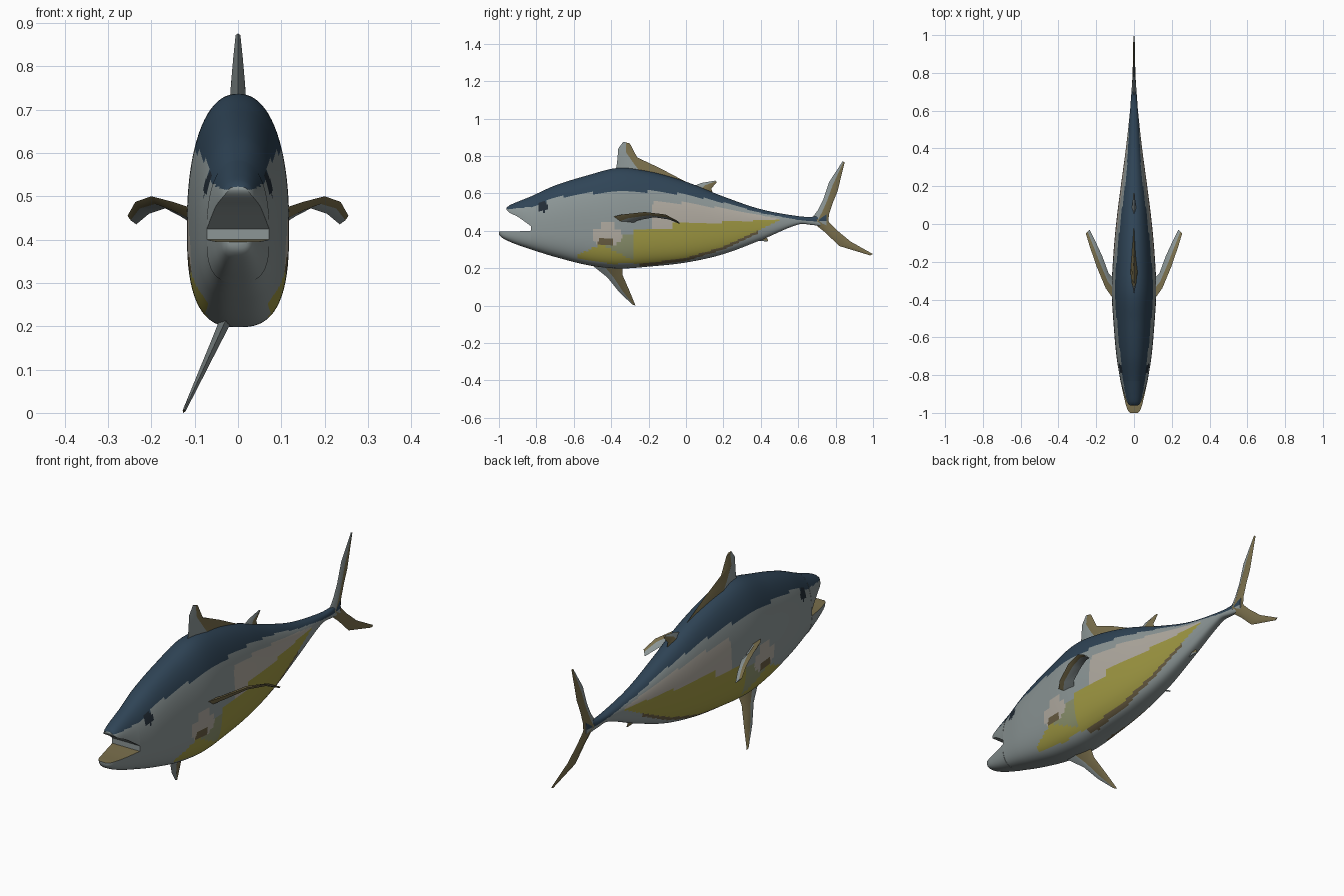
import bpy, bmesh, math
from mathutils import Vector

if "Cube" in bpy.data.objects:
    bpy.data.objects.remove(bpy.data.objects["Cube"])


# ---------- materials ----------
def lin(c):
    c /= 255
    return c / 12.92 if c <= 0.04045 else ((c + 0.055) / 1.055) ** 2.4


MATS = {}
for name, rgb in {"navy": (47, 68, 86), "grey": (140, 150, 150), "beige": (176, 170, 160),
                  "yellow": (158, 151, 66), "grey_green": (138, 144, 108),
                  "olive": (122, 111, 76), "brown": (104, 92, 66), "eye_dark": (34, 44, 54)}.items():
    m = bpy.data.materials.new(name)
    m.diffuse_color = (*[lin(c) for c in rgb], 1)
    m.use_nodes = True
    m.node_tree.nodes["Principled BSDF"].inputs["Base Color"].default_value = m.diffuse_color
    MATS[name] = m
NAMES = list(MATS)


# ---------- helpers ----------
def interp(table, y, col=1, smooth=False):
    """Value of a column of a table whose first column is y."""
    if y <= table[0][0]:
        return table[0][col]
    if y >= table[-1][0]:
        return table[-1][col]
    i = max(k for k in range(len(table) - 1) if table[k][0] <= y)
    a, b = table[i], table[i + 1]
    h = b[0] - a[0]
    t = (y - a[0]) / h
    if not smooth:
        return a[col] + (b[col] - a[col]) * t

    def slope(k):
        p, q = table[max(k - 1, 0)], table[min(k + 1, len(table) - 1)]
        return (q[col] - p[col]) / (q[0] - p[0]) * h
    t2, t3 = t * t, t * t * t
    return ((2 * t3 - 3 * t2 + 1) * a[col] + (t3 - 2 * t2 + t) * slope(i)
            + (3 * t2 - 2 * t3) * b[col] + (t3 - t2) * slope(i + 1))


def make_object(name, bm, angle):
    bmesh.ops.recalc_face_normals(bm, faces=bm.faces)
    me = bpy.data.meshes.new(name)
    bm.to_mesh(me)
    bm.free()
    for n in NAMES:
        me.materials.append(MATS[n])
    ob = bpy.data.objects.new(name, me)
    bpy.context.collection.objects.link(ob)
    bpy.ops.object.select_all(action='DESELECT')
    ob.select_set(True)
    bpy.context.view_layer.objects.active = ob
    bpy.ops.object.shade_smooth_by_angle(angle=math.radians(angle))
    return ob


def loft(name, table, steps, paint, sides=80):
    """Skin rings described by (y, bottom, middle, top, half width)."""
    bm = bmesh.new()
    rings = []
    y0, y1 = table[0][0], table[-1][0]
    for s in range(steps + 1):
        y = y0 + (y1 - y0) * s / steps
        lo, mid, hi, w = (interp(table, y, c, True) for c in (1, 2, 3, 4))
        ring = []
        for k in range(sides):
            a = 2 * math.pi * (k + 0.5) / sides
            c, d = math.cos(a), math.sin(a)
            n, reach = (2.25, hi - mid) if d > 0 else (2.8, mid - lo)
            x = w * math.copysign(abs(c) ** (2 / n), c)
            z = mid + reach * math.copysign(abs(d) ** (2 / n), d)
            ring.append(bm.verts.new((x, y, z)))
        rings.append(ring)
    for r, q in zip(rings, rings[1:]):
        for k in range(sides):
            j = (k + 1) % sides
            bm.faces.new((r[k], r[j], q[j], q[k]))
    bm.faces.new(rings[0])
    bm.faces.new(rings[-1])
    bm.normal_update()
    for f in bm.faces:
        f.material_index = NAMES.index(paint(f))
    return make_object(name, bm, 50)


def fin(name, lead, trail, thick, front="grey", back="olive"):
    """Thin blade with a diamond section between two edges, root to tip."""
    bm = bmesh.new()
    lead, trail = [Vector(p) for p in lead], [Vector(p) for p in trail]
    count = len(lead)
    rings = []
    for i, (a, b) in enumerate(zip(lead, trail)):
        span = lead[min(i + 1, count - 1)] - lead[max(i - 1, 0)]
        n = (b - a).cross(span).normalized() * thick * (1 - 0.75 * i / (count - 1))
        mid = a.lerp(b, 0.4)
        rings.append([bm.verts.new(p) for p in (a, mid + n, b, mid - n)])
    for r, q in zip(rings, rings[1:]):
        for k in range(4):
            j = (k + 1) % 4
            f = bm.faces.new((r[k], r[j], q[j], q[k]))
            f.material_index = NAMES.index(front if k in (0, 3) else back)
    for r in (rings[0], rings[-1]):
        bm.faces.new(r).material_index = NAMES.index(back)
    return make_object(name, bm, 60)


def flat(points):
    return [(0, y, z) for y, z in points]


# ---------- colour zones of the skin ----------
NAVY = [(-.96, .515), (-.80, .53), (-.72, .572), (-.55, .60), (-.2, .61), (0, .595),
        (.2, .55), (.4, .495), (.6, .458), (.7, .45)]
BEIGE = [(-.18, .55), (0, .548), (.18, .522), (.5, .465)]
YELLOW_TOP = [(-.58, .27), (-.45, .33), (-.3, .39), (-.1, .425), (.1, .44), (.3, .452), (.5, .46)]
YELLOW_LOW = [(-.58, .255), (-.4, .222), (-.2, .228), (0, .255), (.2, .315), (.35, .385), (.5, .455)]


def inside(y, z, cy, cz, ry, rz):
    return ((y - cy) / ry) ** 2 + ((z - cz) / rz) ** 2 < 1


def skin(f):
    _, y, z = f.calc_center_median()
    if abs(f.normal.y) > 0.98:
        return "grey"
    if inside(y, z, -.765, .528, .027, .027):
        return "eye_dark"
    if z > interp(NAVY, y):
        return "navy"
    if inside(y, z, -.43, .34, .045, .02):
        return "brown"
    if inside(y, z, -.42, .375, .08, .058):
        return "beige"
    if -.58 < y < .5:
        top, low = interp(YELLOW_TOP, y), interp(YELLOW_LOW, y)
        if low < z < top:
            return "grey_green" if y < -.28 and z > .30 + (y + .4) * -.5 else "yellow"
        if -.25 < y < .38 and low - .016 < z <= low:
            return "brown"
        if y > -.18 and top <= z < interp(BEIGE, y):
            return "beige"
    return "grey"


# ---------- body and jaws ----------
loft("body", [(-.83, .30, .415, .583, .072), (-.70, .26, .42, .642, .093), (-.52, .215, .43, .698, .109),
              (-.36, .198, .43, .736, .118), (-.2, .208, .43, .718, .112), (0, .23, .43, .662, .095),
              (.2, .275, .43, .583, .070), (.4, .35, .44, .515, .043), (.6, .433, .457, .478, .021),
              (.68, .43, .453, .475, .015), (.75, .42, .455, .49, .008)], 190, skin)
loft("upper_jaw", [(-.96, .513, .513, .522, .022), (-.945, .497, .497, .535, .036),
                   (-.90, .475, .475, .555, .052), (-.83, .425, .425, .583, .072)], 20, skin)
loft("lower_jaw", [(-1.0, .38, .395, .395, .020), (-.985, .363, .396, .396, .034),
                   (-.92, .332, .396, .396, .052), (-.83, .30, .40, .40, .072)], 20,
     lambda f: "olive" if abs(f.normal.z) > 0.95 and f.calc_center_median().z > .392 else "grey")

# ---------- fins on the centre line ----------
fin("first_dorsal_fin", flat([(-.38, .69), (-.368, .77), (-.362, .84), (-.335, .876)]),
    flat([(.05, .635), (-.14, .735), (-.26, .79), (-.30, .866)]), .022)
fin("second_dorsal_fin", flat([(.02, .63), (.08, .655), (.158, .668)]),
    flat([(.15, .585), (.135, .625), (.165, .66)]), .014)
fin("anal_fin", flat([(.33, .33), (.39, .345), (.435, .343)]),
    flat([(.44, .39), (.43, .365), (.44, .35)]), .01)
fin("upper_tail_lobe", flat([(.66, .45), (.705, .51), (.735, .57), (.765, .66), (.838, .772)]),
    flat([(.76, .44), (.765, .49), (.785, .55), (.81, .61), (.848, .765)]), .014)
fin("lower_tail_lobe", flat([(.66, .455), (.695, .43), (.745, .39), (.82, .318), (.985, .268)]),
    flat([(.755, .47), (.765, .445), (.81, .40), (.88, .342), (1.0, .275)]), .014, front="olive")


# ---------- single pelvic fin, swept to one side ----------
def swept(points):
    return [(-.03 - (.21 - z) * .46, y, z) for y, z in points]


fin("pelvic_fin", swept([(-.51, .222), (-.42, .15), (-.36, .075), (-.29, .008)]),
    swept([(-.34, .222), (-.34, .165), (-.305, .085), (-.27, 0)]), .014)

# ---------- pectoral fins ----------
pectoral = fin("pectoral_fins",
               [(.10, -.41, .47), (.15, -.34, .487), (.20, -.22, .50), (.237, -.11, .487), (.255, -.05, .455)],
               [(.095, -.30, .43), (.135, -.26, .455), (.168, -.17, .472), (.205, -.09, .46), (.235, -.03, .435)],
               .012, front="olive", back="grey")
pectoral.modifiers.new("mirror", 'MIRROR')
